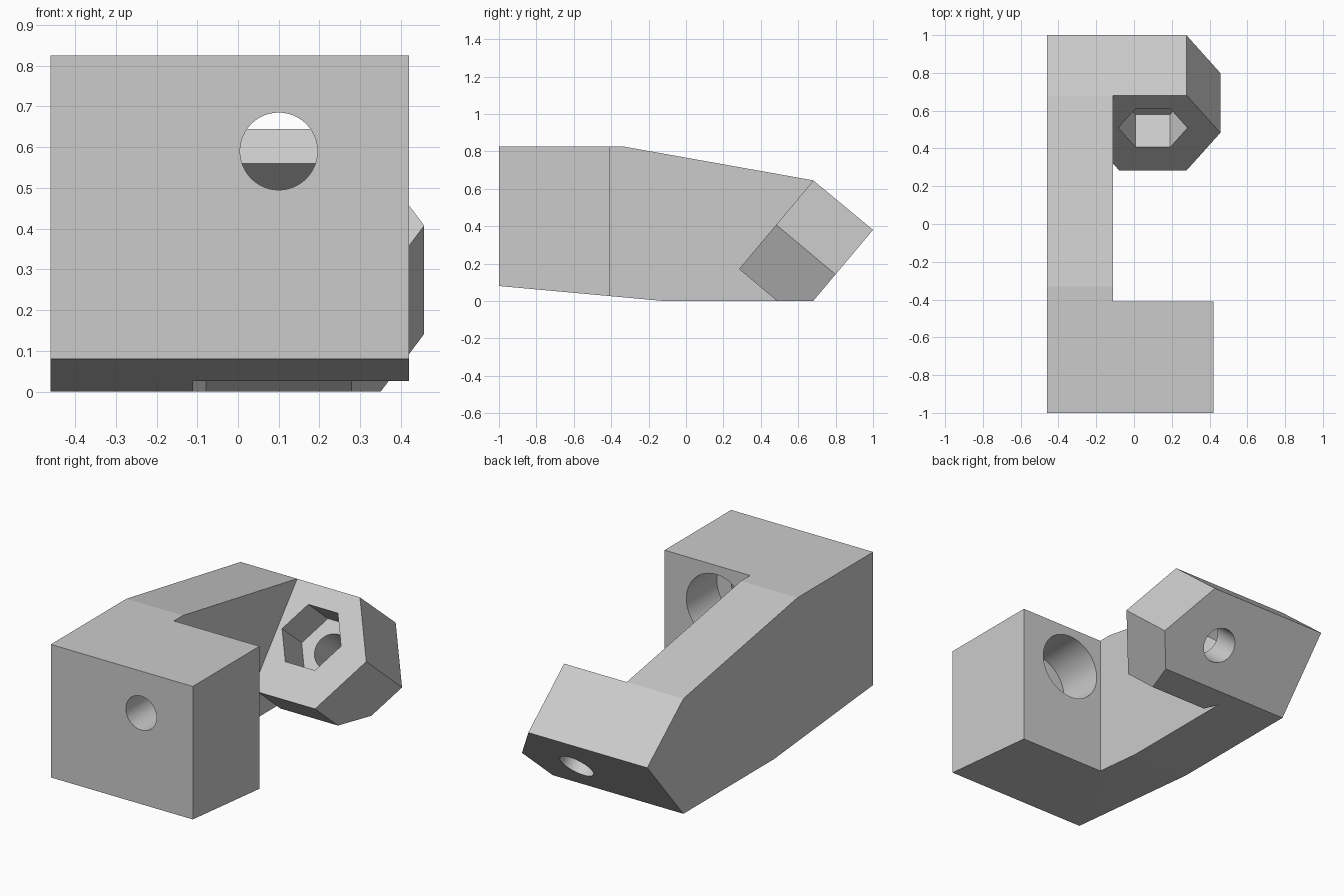
import bpy
import bmesh
import math
from mathutils import Vector

cube = bpy.data.objects.get("Cube")
if cube:
    bpy.data.objects.remove(cube, do_unlink=True)

grey = bpy.data.materials.new("plain grey")
grey.use_nodes = True
grey.diffuse_color = (0.6, 0.6, 0.6, 1)
grey.node_tree.nodes["Principled BSDF"].inputs["Base Color"].default_value = (0.6, 0.6, 0.6, 1)

# Frame of the tilted nut holder: "up" runs along its face, "inward" through it
TILT = math.radians(50)
UP = Vector((0, math.cos(TILT), math.sin(TILT)))
INWARD = Vector((0, math.sin(TILT), -math.cos(TILT)))
FACE = Vector((0.1, 0.4825, 0.4075))
HEX = 0.357
APOTHEM = HEX * math.cos(math.pi / 6)
BACK = Vector((0, 1, 0))
WALL_X = -0.11


def on_face(x, s, t=0):
    """Point at offset x, s on the tilted face, t deep."""
    return FACE + Vector((x, 0, 0)) + UP * s + INWARD * t


def prism(name, points, sweep):
    bm = bmesh.new()
    face = bm.faces.new([bm.verts.new(p) for p in points])
    out = bmesh.ops.extrude_face_region(bm, geom=[face], use_keep_orig=True)
    verts = [g for g in out["geom"] if isinstance(g, bmesh.types.BMVert)]
    bmesh.ops.translate(bm, verts=verts, vec=sweep)
    bmesh.ops.recalc_face_normals(bm, faces=bm.faces)
    mesh = bpy.data.meshes.new(name)
    bm.to_mesh(mesh)
    bm.free()
    mesh.materials.append(grey)
    obj = bpy.data.objects.new(name, mesh)
    bpy.context.collection.objects.link(obj)
    return obj


def side_prism(name, profile, x0, x1):
    return prism(name, [Vector((x0, y, z)) for y, z in profile], Vector((x1 - x0, 0, 0)))


def ring(centre, up, radius, sides):
    angles = [math.tau * i / sides for i in range(sides)]
    return [centre + Vector((radius * math.cos(a), 0, 0)) + up * radius * math.sin(a)
            for a in angles]


def cut(cutter):
    """Subtract a cutter from the bracket and discard it."""
    cutter.hide_render = True
    mod = body.modifiers.new("cut", 'BOOLEAN')
    mod.operation = 'DIFFERENCE'
    mod.solver = 'EXACT'
    mod.object = cutter
    bpy.context.view_layer.objects.active = body
    bpy.ops.object.modifier_apply(modifier=mod.name)
    bpy.data.objects.remove(cutter, do_unlink=True)


# Side silhouette across the full width
body = side_prism("bracket_body", [
    (-1, 0.08), (-1, 0.825), (-0.33, 0.825), (0.68, 0.645),
    (1, 0.38), (0.68, 0), (-0.12, 0)], -0.46, 0.457)

# Open space between the front block and the tilted holder
low = on_face(0, -APOTHEM)
high = on_face(0, 1.3)
under = on_face(0, -APOTHEM, 0.6)
cut(side_prism("gap_cutter", [
    (-0.41, -0.5), (-0.41, high.z), (high.y, high.z),
    (low.y, low.z), (under.y, under.z), (under.y, -0.5)], WALL_X, 0.6))

# Front block is slightly narrower than the holder
cut(side_prism("block_side_cutter",
               [(-1.2, -0.2), (-1.2, 1), (-0.3, 1), (-0.3, -0.2)], 0.42, 0.6))

# Hexagonal corners of the holder
for sign in (1, -1):
    edge = Vector((HEX / 2, sign * APOTHEM))
    tip = Vector((HEX, 0))
    step = edge - tip
    a, b = tip - step * 0.1, edge + step * 0.1
    corner = [on_face(p.x, p.y, -0.05) for p in (tip, b, Vector((0.5, b.y)), Vector((0.5, 0)))]
    cut(prism("corner_cutter", corner, INWARD * 0.7))

inner = WALL_X - FACE.x
rise = (-HEX / 2 - inner) * math.sqrt(3)
cut(prism("inner_corner_cutter", [
    on_face(inner, rise - APOTHEM, -0.05),
    on_face(-HEX / 2, -APOTHEM, -0.05),
    on_face(-HEX / 2, -APOTHEM - 0.02, -0.05),
    on_face(inner, -APOTHEM - 0.02, -0.05)], INWARD * 0.7))

# Bolt hole and wide counterbore through the front block
Z = Vector((0, 0, 1))
cut(prism("counterbore_cutter", ring(Vector((0.1, -0.68, 0.59)), Z, 0.185, 64), BACK * 0.4))
cut(prism("front_hole_cutter", ring(Vector((0.1, -1.1, 0.59)), Z, 0.095, 48), BACK * 0.7))

# Hexagonal nut pocket and hole through the holder
cut(prism("nut_pocket_cutter", ring(on_face(0, 0.04, -0.1), UP, 0.183, 6), INWARD * 0.327))
cut(prism("holder_hole_cutter", ring(on_face(0, 0.04, 0.1), UP, 0.095, 48), INWARD * 0.5))

# Smooth the round holes, keep hard edges
bpy.ops.object.select_all(action='DESELECT')
body.select_set(True)
bpy.context.view_layer.objects.active = body
bpy.ops.object.shade_smooth_by_angle(angle=math.radians(8))
